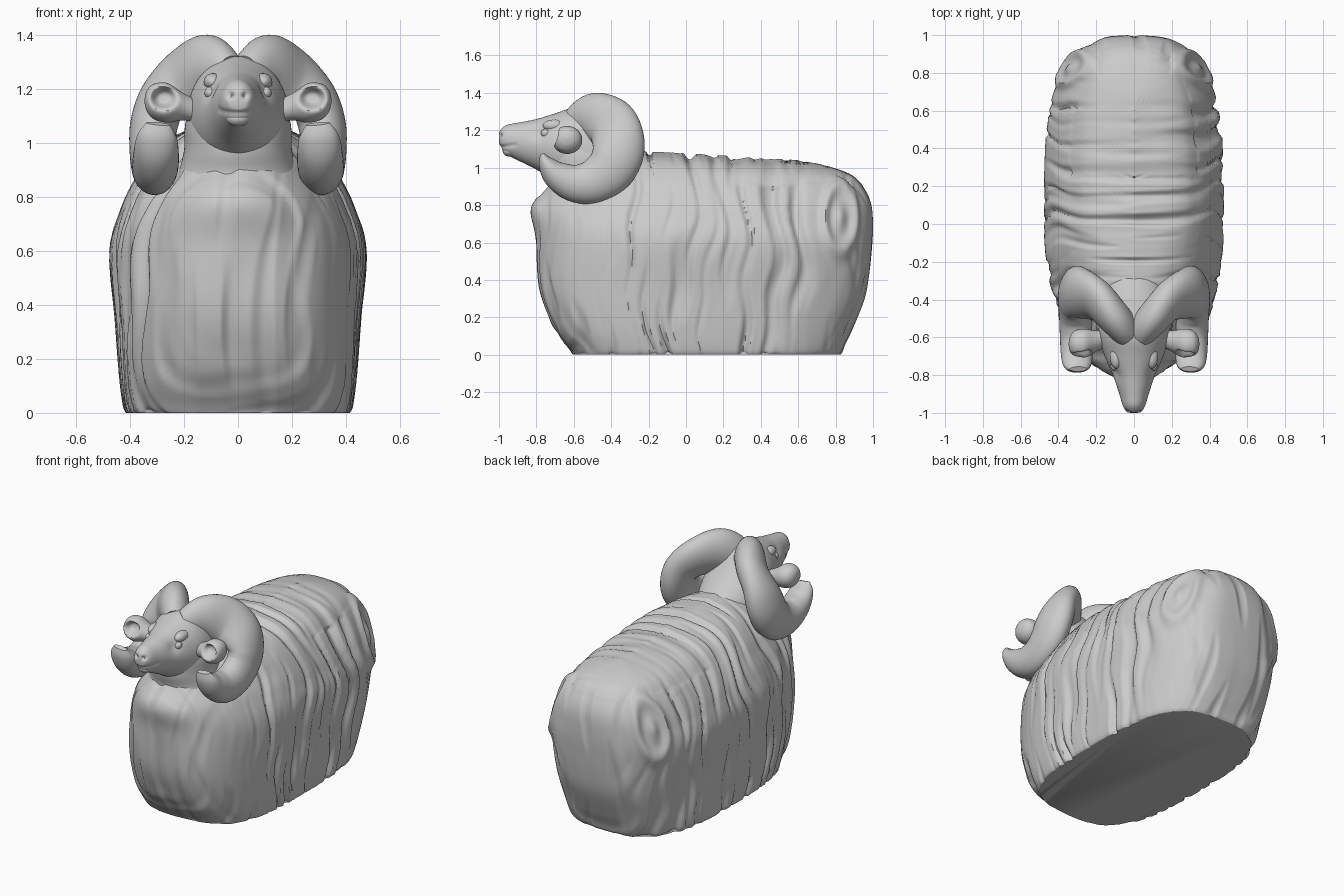
import bpy
import bmesh
from math import sin, cos, pi, exp, hypot, radians
from mathutils import Vector, noise

cube = bpy.data.objects.get("Cube")
if cube:
    bpy.data.objects.remove(cube, do_unlink=True)

grey = bpy.data.materials.new("plain_grey")
grey.use_nodes = True
colour = (0.6, 0.6, 0.6, 1)
grey.diffuse_color = colour
grey.node_tree.nodes["Principled BSDF"].inputs["Base Color"].default_value = colour


def smooth_rows(rows, steps):
    """Resample rows of numbers along a Catmull-Rom curve."""
    out = []
    last = len(rows) - 1
    for i in range(last):
        quad = [rows[max(0, min(last, i + k))] for k in (-1, 0, 1, 2)]
        for s in range(steps):
            t = s / steps
            out.append([0.5 * (2 * b + (c - a) * t + (2 * a - 5 * b + 4 * c - d) * t * t
                               + (3 * b - a - 3 * c + d) * t ** 3)
                        for a, b, c, d in zip(*quad)])
    out.append(list(rows[-1]))
    return out


def finish(bm, name, mirrored):
    """Turn a bmesh into a smooth-shaded object."""
    mesh = bpy.data.meshes.new(name)
    bm.to_mesh(mesh)
    bm.free()
    obj = bpy.data.objects.new(name, mesh)
    bpy.context.collection.objects.link(obj)
    obj.data.materials.append(grey)
    bpy.ops.object.select_all(action='DESELECT')
    obj.select_set(True)
    bpy.context.view_layer.objects.active = obj
    bpy.ops.object.shade_smooth_by_angle(angle=radians(55))
    if mirrored:
        obj.modifiers.new("Mirror", 'MIRROR')


def loft(name, rings, deform=None, cap_end=True, mirrored=False):
    """Skin a list of rings of points, then optionally move each vertex."""
    bm = bmesh.new()
    loops = [[bm.verts.new(p) for p in ring] for ring in rings]
    n = len(loops[0])
    for low, high in zip(loops, loops[1:]):
        for i in range(n):
            j = (i + 1) % n
            bm.faces.new((low[i], low[j], high[j], high[i]))
    bm.faces.new(loops[0])
    if cap_end:
        bm.faces.new(loops[-1])
    bmesh.ops.remove_doubles(bm, verts=bm.verts, dist=1e-5)
    bmesh.ops.recalc_face_normals(bm, faces=bm.faces)
    bm.normal_update()
    if deform:
        moved = [deform(v.co.copy(), v.normal.copy()) for v in bm.verts]
        for v, co in zip(bm.verts, moved):
            v.co = co
    finish(bm, name, mirrored)


def ellipsoid(name, centre, size, mirrored=False):
    bm = bmesh.new()
    bmesh.ops.create_uvsphere(bm, u_segments=32, v_segments=20, radius=1)
    for v in bm.verts:
        v.co = Vector(c + s * k for c, s, k in zip(centre, size, v.co))
    finish(bm, name, mirrored)


def angles(n):
    return [2 * pi * i / n for i in range(n)]


# Fleece body: stacked slices (height, half width, front y, back y, front squareness)
body_rows = [
    (0, .405, -.60, .82, 3.2), (.03, .42, -.62, .84, 3.2), (.15, .435, -.71, .89, 3),
    (.35, .45, -.785, .96, 2.7), (.6, .47, -.80, .99, 2.4), (.75, .43, -.825, .995, 2.1),
    (.85, .385, -.75, .985, 2), (.93, .335, -.68, .95, 2), (1.0, .27, -.55, .89, 2),
    (1.045, .17, -.45, .76, 2), (1.07, 0, -.38, .6, 2)]


def body_ring(row):
    z, half, front, back, square = row
    ring = []
    for a in angles(400):
        c, s = cos(a), sin(a)
        n = 3.1 if s > 0 else 3.1 + (square - 3.1) * min(1, -s * 3)
        r = (abs(c) ** n + abs(s) ** n) ** (-1 / n)
        y = (front + back) / 2 + (back - front) / 2 * r * s
        ring.append((half * r * c, y, z * (1 - .05 * y)))
    return ring


def strands(point):
    n = noise.noise(Vector(point))
    return .6 * n + .45 * (.4 - 1.6 * abs(n))


def wool(co, no):
    """Hanging locks round the sides and a swirl on each haunch."""
    x, y, z = co
    if z < .001:
        no.z = 0
    wave = y + .025 * sin(z * 6 + 3 * y) + .015 * sin(z * 14 + 7 * y)
    end = no.y ** 2
    side = strands((x * 1.6, wave * 19, z * 1.6))
    face = strands((x * 14 + .4 * sin(z * 5), y * 1.5, z * 1.6))
    depth = .038 * (1 - end) * side + .024 * end * face
    if no.z > .6 and y > .25:
        depth *= .45
    if abs(x) > .2 and y > .6:
        e = hypot((y - .82) / .095, (z - .73) / .2)
        keep = min(1, max(.15, e - .6))
        swirl = exp(-((e - .85) / .22) ** 2) + .8 * exp(-(e / .3) ** 2)
        depth = depth * keep + .024 * swirl
    co += no * depth
    co.y = min(co.y, 1)
    co.z = max(co.z, 0)
    return co


loft("fleece_body", [body_ring(r) for r in smooth_rows(body_rows, 8)], wool, cap_end=False)

# Neck: oval slices rising from the chest (z, half width, front y, back y)
neck_rows = [
    (.68, .3, -.76, -.3), (.8, .265, -.765, -.3), (.88, .225, -.735, -.3),
    (.97, .2, -.755, -.3), (1.07, .195, -.75, -.35), (1.18, .16, -.72, -.45),
    (1.27, .1, -.66, -.52)]
loft("neck", [[(w * cos(a), (f + b) / 2 + (b - f) / 2 * sin(a), z) for a in angles(64)]
              for z, w, f, b in smooth_rows(neck_rows, 6)])

# Head: oval slices from nose to nape (y, centre z, half height, half width)
head_rows = [
    (-1.0, 1.155, .02, .018), (-.993, 1.155, .045, .04), (-.96, 1.15, .078, .06),
    (-.9, 1.14, .1, .078), (-.8, 1.125, .135, .112), (-.7, 1.11, .18, .155),
    (-.6, 1.1, .22, .185), (-.5, 1.07, .23, .19), (-.38, .99, .18, .18),
    (-.22, .95, .08, .1)]


def face_shape(co, no):
    """Press in nostrils, mouth line and eye hollows."""
    x, y, z = co
    if y < -.9:
        nostril = exp(-(hypot(abs(x) - .028, z - 1.175) / .012) ** 2)
        mouth = exp(-((z - 1.108 - .15 * (y + 1)) / .01) ** 2)
        co -= no * (.018 * nostril + .006 * mouth)
    hollow = exp(-(hypot(y + .79, z - 1.19) / .035) ** 2)
    co -= no * .014 * hollow
    return co


loft("head", [[(w * cos(a), y, z + h * sin(a)) for a in angles(72)]
              for y, z, h, w in smooth_rows(head_rows, 7)], face_shape)
ellipsoid("chin", (0, -.945, 1.09), (.043, .035, .03))
ellipsoid("brow", (.093, -.705, 1.225), (.034, .06, .032), True)
ellipsoid("eye", (.104, -.75, 1.185), (.02, .026, .022), True)

# Curled horns: centre line, thickness in the curl and across it (x, y, z, in, across)
horn_rows = [
    (.03, -.58, 1.23, .1, .075), (.105, -.495, 1.265, .133, .09),
    (.19, -.405, 1.235, .142, .09), (.275, -.365, 1.16, .14, .09),
    (.31, -.365, 1.07, .137, .088), (.316, -.41, .985, .13, .086),
    (.31, -.5, .925, .117, .086), (.306, -.6, .918, .1, .086),
    (.303, -.69, .96, .077, .084), (.3, -.745, 1.02, .046, .074),
    (.295, -.768, 1.07, .014, .045)]


def horn_rings():
    rows = smooth_rows(horn_rows, 8)
    points = [Vector(r[:3]) for r in rows]
    rings = []
    for i, (x, y, z, thick, wide) in enumerate(rows):
        tangent = (points[min(i + 1, len(rows) - 1)] - points[max(i - 1, 0)]).normalized()
        out = Vector((0, y + .5, z - 1.1))
        out = (out - tangent * out.dot(tangent)).normalized()
        across = tangent.cross(out)
        rings.append([points[i] + out * thick * cos(a) + across * wide * sin(a)
                      for a in angles(36)])
    return rings


loft("curled_horns", horn_rings(), mirrored=True)

# Ears: blunt cups pointing outward (x, y, z, radius)
ear_rows = [
    (.13, -.6, 1.11, .04), (.2, -.62, 1.132, .05), (.26, -.635, 1.147, .073),
    (.31, -.635, 1.152, .066), (.337, -.635, 1.155, .04), (.346, -.635, 1.155, .008)]


def ear_cup(co, no):
    if no.y < 0:
        d = hypot((co.x - .275) / .042, (co.z - 1.165) / .036)
        co.y += .07 * exp(-d ** 4)
    return co


loft("ears", [[(x, y + r * 1.1 * cos(a), z + r * sin(a)) for a in angles(48)]
              for x, y, z, r in smooth_rows(ear_rows, 7)], ear_cup, mirrored=True)
